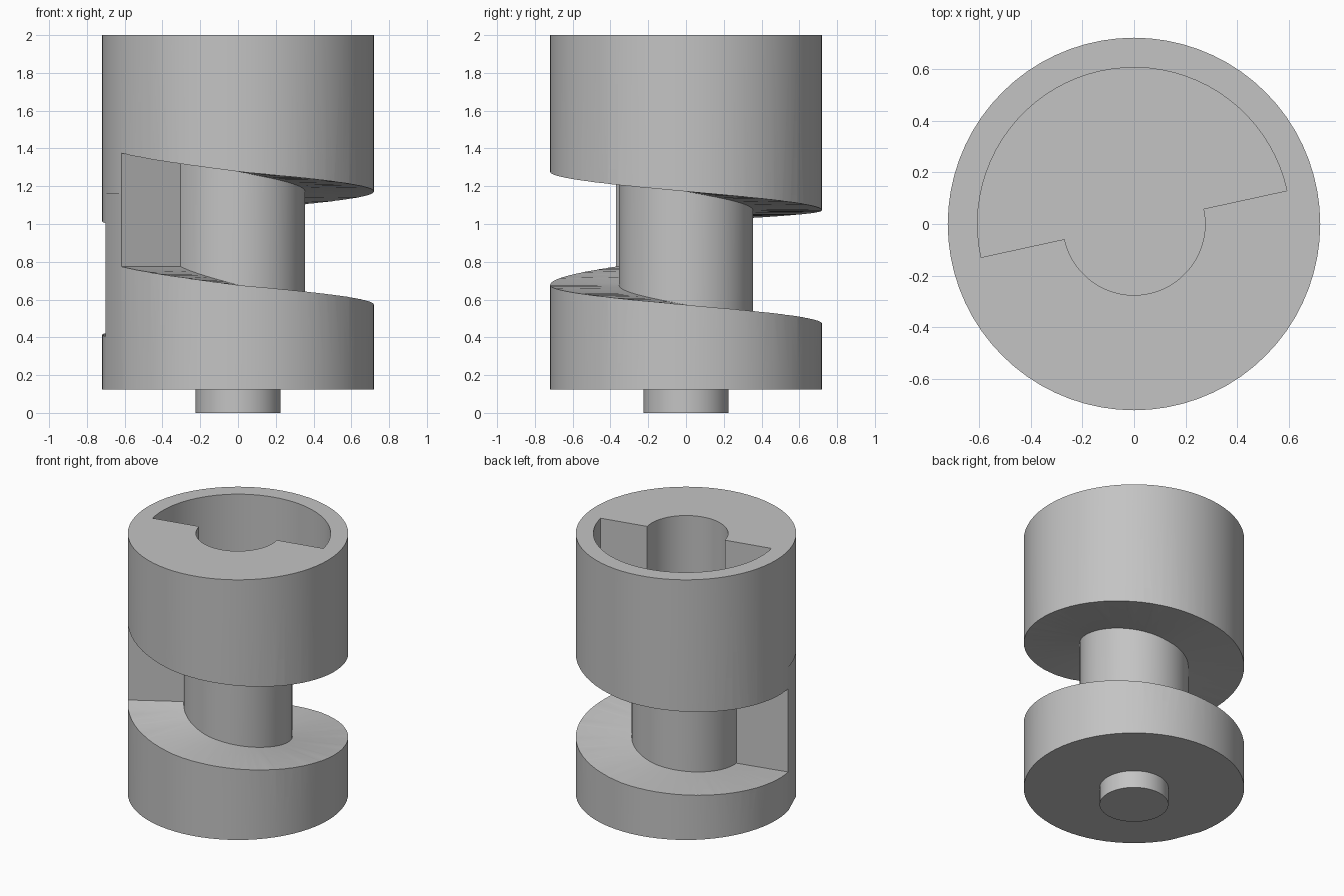
import bpy, bmesh
from math import cos, sin, radians

if "Cube" in bpy.data.objects:
    bpy.data.objects.remove(bpy.data.objects["Cube"])

RADIUS, SHAFT, BASE, TOP = 0.72, 0.355, 0.125, 2.0
SLOT_START, SLOT_END, SLOT_HEIGHT = 211, 553, 0.6
# slot floor: angle in degrees, height
FLOOR = [(211, 0.775), (270, 0.677), (360, 0.572), (450, 0.472), (553, 0.405)]

grey = bpy.data.materials.new("plain grey")
grey.use_nodes = True
grey.diffuse_color = (0.55, 0.55, 0.55, 1)
grey.node_tree.nodes["Principled BSDF"].inputs["Base Color"].default_value = grey.diffuse_color


def polar(r, deg):
    return r * cos(radians(deg)), r * sin(radians(deg))


def arc(r, start, end, steps):
    return [polar(r, start + (end - start) * i / steps) for i in range(steps + 1)]


def finish(name, bm):
    bmesh.ops.recalc_face_normals(bm, faces=bm.faces)
    mesh = bpy.data.meshes.new(name)
    bm.to_mesh(mesh)
    bm.free()
    mesh.materials.append(grey)
    obj = bpy.data.objects.new(name, mesh)
    bpy.context.collection.objects.link(obj)
    return obj


def prism(name, outline, z0, z1):
    bm = bmesh.new()
    face = bm.faces.new([bm.verts.new((x, y, z0)) for x, y in outline])
    new = bmesh.ops.extrude_face_region(bm, geom=[face])["geom"]
    for v in new:
        if isinstance(v, bmesh.types.BMVert):
            v.co.z = z1
    # extrusion may drop the source cap, so restore it when missing
    bmesh.ops.holes_fill(bm, edges=[e for e in bm.edges if e.is_boundary])
    return finish(name, bm)


def floor_height(deg):
    for (a0, z0), (a1, z1) in zip(FLOOR, FLOOR[1:]):
        if deg <= a1:
            return z0 + (z1 - z0) * (deg - a0) / (a1 - a0)
    return FLOOR[-1][1]


def helical_slot(name, steps=72):
    bm = bmesh.new()
    rings = []
    for i in range(steps + 1):
        deg = SLOT_START + (SLOT_END - SLOT_START) * i / steps
        low = floor_height(deg)
        high = low + SLOT_HEIGHT
        section = [(SHAFT, low), (0.8, low), (0.8, high), (SHAFT, high)]
        rings.append([bm.verts.new((*polar(r, deg), z)) for r, z in section])
    for a, b in zip(rings, rings[1:]):
        for j in range(4):
            k = (j + 1) % 4
            bm.faces.new((a[j], a[k], b[k], b[j]))
    bm.faces.new(rings[0])
    bm.faces.new(rings[-1])
    bmesh.ops.triangulate(bm, faces=bm.faces)
    return finish(name, bm)


# main drum
drum = prism("slotted_drum", arc(RADIUS, 0, 355, 71), BASE, TOP)

# flat on the web, helical slot, and stepped pocket in the top
flat = prism("web_flat_cutter", [polar(RADIUS, 193), polar(RADIUS, 211),
                                 polar(0.85, 211), polar(0.85, 193)], 0.05, 1.16)
slot = helical_slot("slot_cutter")
pocket = prism("pocket_cutter", arc(0.605, 12.3, 192.3, 40) + arc(0.275, 192.3, 372.3, 30),
               1.25, 2.1)

bpy.context.view_layer.objects.active = drum
for cutter in (flat, slot, pocket):
    cutter.hide_render = True
    mod = drum.modifiers.new(cutter.name, "BOOLEAN")
    mod.operation = "DIFFERENCE"
    mod.solver = "EXACT"
    mod.object = cutter
    bpy.ops.object.modifier_apply(modifier=mod.name)
for cutter in (flat, slot, pocket):
    bpy.data.objects.remove(cutter)

# locating pin underneath
pin = prism("bottom_pin", arc(0.225, 0, 352.5, 47), 0, BASE + 0.01)

for obj in (drum, pin):
    bpy.ops.object.select_all(action="DESELECT")
    obj.select_set(True)
    bpy.context.view_layer.objects.active = obj
    bpy.ops.object.shade_smooth_by_angle(angle=radians(20))
